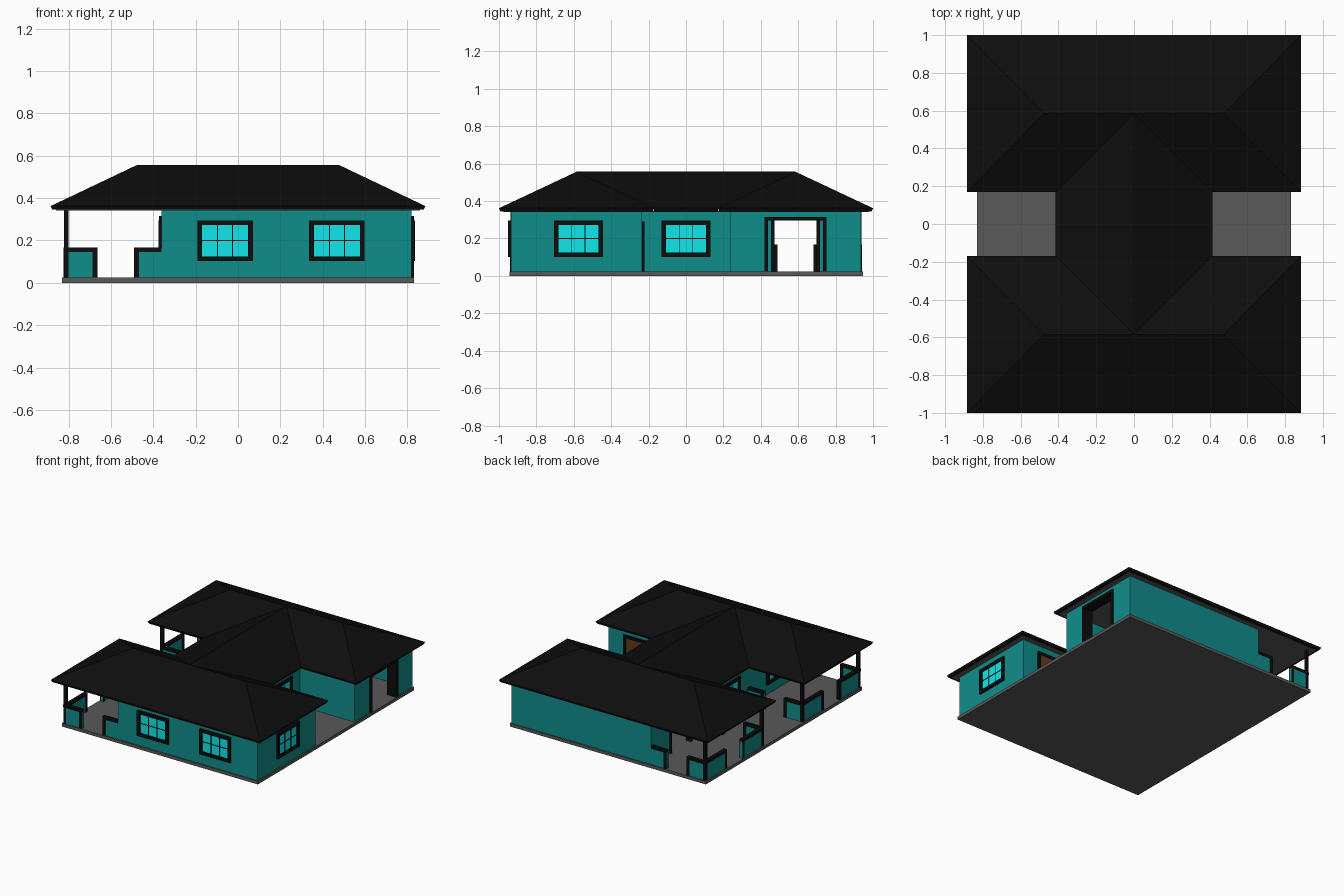
import bpy, bmesh
from math import radians
from mathutils import Matrix, Vector

if "Cube" in bpy.data.objects:
    bpy.data.objects.remove(bpy.data.objects["Cube"])


def material(name, rgb):
    m = bpy.data.materials.new(name)
    m.diffuse_color = (*rgb, 1)
    m.use_nodes = True
    m.node_tree.nodes["Principled BSDF"].inputs["Base Color"].default_value = m.diffuse_color
    return m


TEAL = material("teal_wall", (0.005, 0.27, 0.26))
CYAN = material("cyan_glass", (0.005, 0.8, 0.82))
BLACK = material("black_trim", (0.004, 0.004, 0.004))
GREY = material("grey_floor", (0.1, 0.1, 0.1))
BROWN = material("brown_door", (0.12, 0.045, 0.008))

FLOOR, EAVE = 0.024, 0.346
WX, WY, IN_X, IN_Y = 0.82, 0.936, 0.36, 0.235   # outer and inner wall lines
WING_Y, PORCH_X = 0.585, -0.577                 # wing and porch opening centres


def finish(name, bm, mat):
    bmesh.ops.recalc_face_normals(bm, faces=bm.faces[:])
    me = bpy.data.meshes.new(name)
    bm.to_mesh(me)
    bm.free()
    me.materials.append(mat)
    ob = bpy.data.objects.new(name, me)
    bpy.context.collection.objects.link(ob)
    return ob


def boxes(name, mat, spans, place=Matrix()):
    """One object made of boxes, each given as (x0, x1, y0, y1, z0, z1)."""
    bm = bmesh.new()
    for x0, x1, y0, y1, z0, z1 in spans:
        mid = Vector((x0 + x1, y0 + y1, z0 + z1)) / 2
        size = (abs(x1 - x0), abs(y1 - y0), abs(z1 - z0), 1)
        bmesh.ops.create_cube(bm, size=1, matrix=place @ Matrix.Translation(mid) @ Matrix.Diagonal(size))
    return finish(name, bm, mat)


def facing(x, y, turn):
    """Placement on a wall; turn 0 faces the front, 90 the right side."""
    return Matrix.Translation((x, y, 0)) @ Matrix.Rotation(radians(turn), 4, 'Z')


def border(half, z0, z1, w, y0, y1, sill=True):
    """Spans of a rectangular frame."""
    spans = [(-half, -half + w, y0, y1, z0, z1), (half - w, half, y0, y1, z0, z1),
             (-half + w, half - w, y0, y1, z1 - w, z1)]
    if sill:
        spans.append((-half + w, half - w, y0, y1, z0, z0 + w))
    return spans


def window(name, x, y, turn):
    p = facing(x, y, turn)
    boxes(name + "_frame", BLACK, border(0.131, 0.102, 0.295, 0.023, -0.015, 0.005), p)
    boxes(name + "_glass", CYAN, [(-0.11, 0.11, -0.004, 0.004, 0.12, 0.28)], p)
    bars = [(u - 0.0025, u + 0.0025, -0.007, 0, 0.12, 0.28) for u in (-0.036, 0.036)]
    bars.append((-0.11, 0.11, -0.007, 0, 0.197, 0.202))
    boxes(name + "_bars", BLACK, bars, p)


def wall(name, x, y, turn, half, gap=0, top=0):
    """Wall centred on a point, with an optional doorway in the middle."""
    t = 0.02
    if gap:
        spans = [(-half, -gap, 0, t, FLOOR, EAVE), (gap, half, 0, t, FLOOR, EAVE),
                 (-gap, gap, 0, t, top, EAVE)]
    else:
        spans = [(-half, half, 0, t, FLOOR, EAVE)]
    boxes(name, TEAL, spans, facing(x, y, turn))


def low_wall(name, a, b, gap_at_a, place):
    """Porch parapet from a to b with a black cap and a trim at the gap."""
    t = 0.02
    boxes(name, TEAL, [(a, b, 0, t, FLOOR, 0.146)], place)
    trim = (a, a + 0.022) if gap_at_a else (b - 0.022, b)
    boxes(name + "_cap", BLACK, [(a, b, -0.004, t + 0.004, 0.146, 0.167),
                                 (*trim, -0.004, t + 0.004, FLOOR, 0.146)], place)


def roof(name, cy, ex, ey, rx, ry, ends=True):
    """Roof over an eave rectangle, rising to a ridge line."""
    bm = bmesh.new()
    corners = [(-1, -1), (1, -1), (1, 1), (-1, 1)]
    low = [bm.verts.new((sx * (ex - 0.008), cy + sy * (ey - 0.008 * ends), 0.345)) for sx, sy in corners]
    mid = [bm.verts.new((sx * ex, cy + sy * ey, 0.362)) for sx, sy in corners]
    r0, r1 = bm.verts.new((-rx, cy - ry, 0.557)), bm.verts.new((rx, cy + ry, 0.557))
    bm.faces.new(low)
    for i in range(4):
        j = (i + 1) % 4
        if ends or i % 2:
            bm.faces.new((low[i], low[j], mid[j], mid[i]))
    if ends:    # ridge along x
        tops = [(0, 1, r1, r0), (1, 2, r1), (2, 3, r0, r1), (3, 0, r0)]
    else:       # ridge along y, ends run into the wing valleys
        tops = [(1, 2, r1, r0), (3, 0, r0, r1)]
    for i, j, *r in tops:
        bm.faces.new((mid[i], mid[j], *r))
    finish(name, bm, BLACK)


# Floor slab
boxes("floor_slab", GREY, [(-0.83, 0.83, -0.945, 0.945, 0, FLOOR)])

# Roofs and soffits
for side, s in (("front", -1), ("back", 1)):
    roof(side + "_wing_roof", s * WING_Y, 0.885, 0.415, 0.475, 0)
    boxes(side + "_soffit", GREY, [(-0.86, 0.86, s * 0.195, s * 0.975, 0.342, 0.35)])
roof("middle_roof", 0, 0.415, 0.17, 0, WING_Y, ends=False)
boxes("middle_soffit", GREY, [(-0.39, 0.39, -0.195, 0.195, 0.342, 0.35)])

# Walls of the two wings and the link between them
mx, hx, hy = (WX - IN_X) / 2, (WX + IN_X) / 2, (WY - IN_Y) / 2
cy = (WY + IN_Y) / 2
wall("front_outer_wall", mx, -WY, 0, hx)
wall("front_inner_wall", mx, -IN_Y, 180, hx)
wall("front_right_wall", WX, -cy, 90, hy)
wall("front_porch_wall", -IN_X, -cy, -90, hy)
wall("back_outer_wall", mx, WY, 180, hx)
wall("back_inner_wall", mx, IN_Y, 0, hx)
wall("back_right_wall", WX, cy, 90, hy, 0.16, 0.31)
wall("back_porch_wall", -IN_X, cy, -90, hy, 0.125, 0.31)
wall("link_right_wall", IN_X, 0, 90, IN_Y)
wall("link_left_wall", -IN_X, 0, -90, IN_Y)

# Doorway frames of the back wing and the brown door in the front wing
boxes("right_doorway_frame", BLACK, border(0.167, FLOOR, 0.315, 0.02, -0.01, 0.07, False),
      facing(WX, cy, 90))
boxes("porch_doorway_frame", BLACK, border(0.13, FLOOR, 0.315, 0.018, -0.012, 0.03, False),
      facing(-IN_X, cy, -90))
door_place = facing((WX + IN_X) / 2, -IN_Y, 180)
boxes("door_frame", BLACK, border(0.1, FLOOR, 0.292, 0.02, -0.014, 0.005, False), door_place)
boxes("door_leaf", BROWN, [(-0.08, 0.08, -0.006, 0.004, FLOOR, 0.272)], door_place)

# Windows
window("front_left_window", -0.061, -WY, 0)
window("front_right_window", 0.467, -WY, 0)
window("front_wing_side_window", WX, -0.575, 90)
window("front_porch_window", -IN_X, -WING_Y, -90)
window("link_right_window", IN_X, 0, 90)
window("link_left_window", -IN_X, 0, -90)

# Porches at the left end of both wings
g = 0.087
for side, s in (("front", -1), ("back", 1)):
    # outer and inner parapets along x
    for edge, y in (("outer", s * (WY - 0.01)), ("inner", s * (IN_Y + 0.01))):
        p = Matrix.Translation((0, y - 0.01, 0))
        low_wall(f"{side}_{edge}_parapet_left", -WX, PORCH_X - g, False, p)
        low_wall(f"{side}_{edge}_parapet_right", PORCH_X + g, -IN_X, True, p)
        boxes(f"{side}_{edge}_post", BLACK,
              [(-0.822, -0.8, y - 0.011, y + 0.011, FLOOR, EAVE)])
    # end parapets along y
    p = facing(-WX, s * cy, -90)
    low_wall(side + "_end_parapet_a", -hy, -0.095, False, p)
    low_wall(side + "_end_parapet_b", 0.095, hy, True, p)
